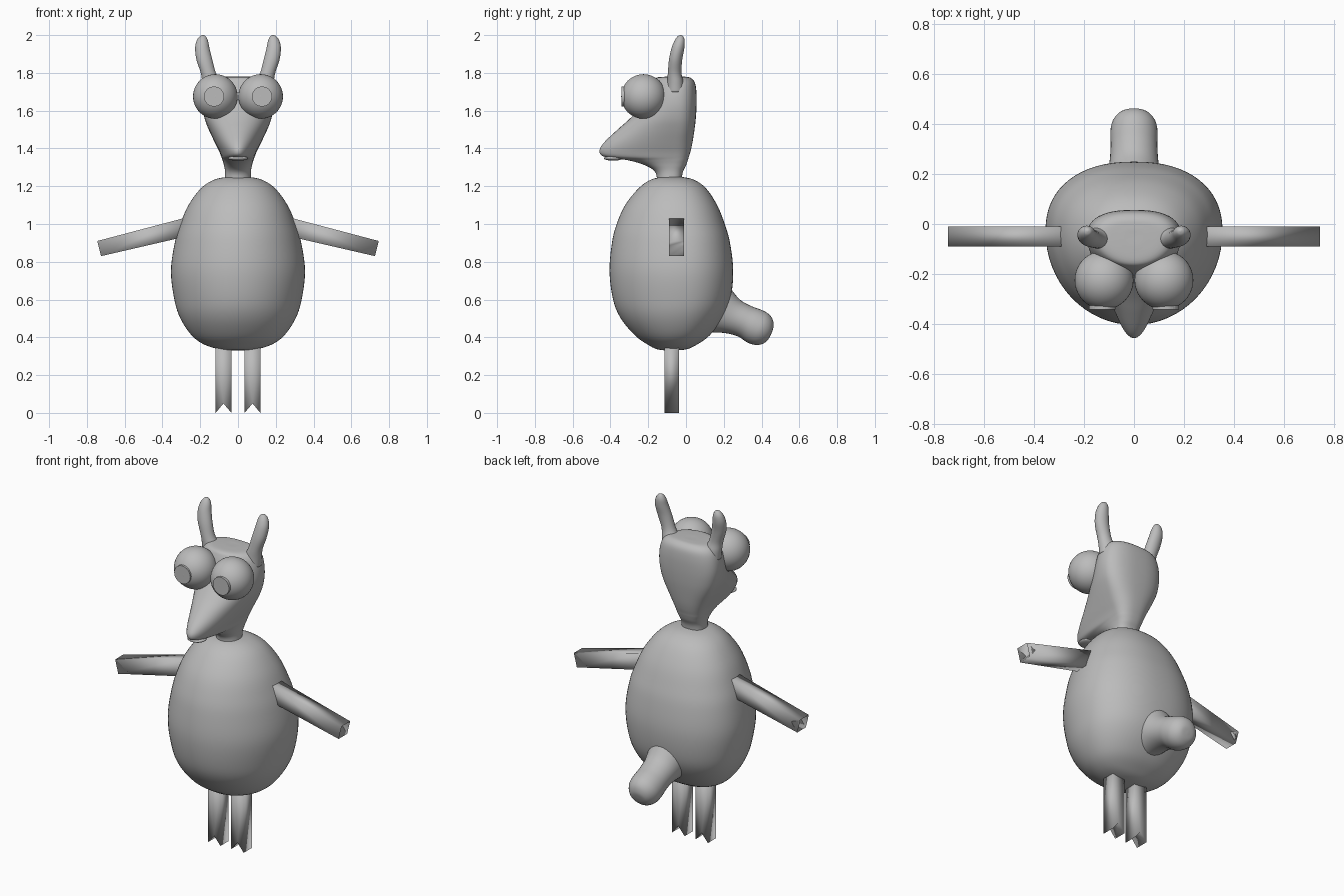
import bpy, bmesh, math
from mathutils import Vector, Matrix

grey = bpy.data.materials.new("clay grey")
grey.diffuse_color = (0.5, 0.5, 0.5, 1)


def finish(name, bm, smooth=True):
    bmesh.ops.recalc_face_normals(bm, faces=bm.faces)
    for f in bm.faces:
        f.smooth = smooth
    me = bpy.data.meshes.new(name)
    bm.to_mesh(me)
    bm.free()
    me.materials.append(grey)
    ob = bpy.data.objects.new(name, me)
    bpy.context.collection.objects.link(ob)
    return ob


def spline(rows, steps=5):
    # Catmull-Rom interpolation of every ring parameter
    out = []
    for i in range(len(rows) - 1):
        p0, p1 = rows[max(i - 1, 0)], rows[i]
        p2, p3 = rows[i + 1], rows[min(i + 2, len(rows) - 1)]
        for s in range(steps):
            t = s / steps
            out.append([0.5 * (2 * b + (c - a) * t + (2 * a - 5 * b + 4 * c - d) * t * t
                               + (3 * b - a - 3 * c + d) * t ** 3)
                        for a, b, c, d in zip(p0, p1, p2, p3)])
    return out + [list(rows[-1])]


def loft(name, rows, point, n=48):
    bm = bmesh.new()
    rings = [[bm.verts.new(point(r, 2 * math.pi * k / n)) for k in range(n)]
             for r in spline(rows)]
    for a, b in zip(rings, rings[1:]):
        for k in range(n):
            j = (k + 1) % n
            bm.faces.new((a[k], a[j], b[j], b[k]))
    bm.faces.new(rings[0])
    bm.faces.new(rings[-1])
    return finish(name, bm)


def egg(back_power):
    # horizontal ring: z, half width, front y, widest y, back y
    def point(r, t):
        z, w, f, c, b = r
        s, k = math.sin(t), math.cos(t)
        if s > 0:
            x = math.copysign(abs(k) ** back_power, k) * w
            return (x, c + (b - c) * s ** back_power, z)
        return (k * w, c + (c - f) * s, z)
    return point


# Body
loft("body", [
    (0.33, 0.01, -0.09, -0.08, -0.07), (0.336, 0.09, -0.15, -0.07, 0.0),
    (0.36, 0.175, -0.20, -0.06, 0.055), (0.41, 0.245, -0.27, -0.05, 0.125),
    (0.5, 0.305, -0.345, -0.04, 0.195), (0.6, 0.337, -0.386, -0.03, 0.235),
    (0.75, 0.355, -0.405, -0.03, 0.25), (0.9, 0.335, -0.392, -0.03, 0.233),
    (1.0, 0.305, -0.367, -0.04, 0.205), (1.1, 0.262, -0.322, -0.05, 0.165),
    (1.19, 0.195, -0.25, -0.06, 0.105), (1.235, 0.125, -0.185, -0.07, 0.04),
    (1.25, 0.05, -0.12, -0.08, -0.03), (1.25, 0.01, -0.09, -0.08, -0.07)], egg(0.88), 64)

# Head with neck and snout
loft("head", [
    (1.2, 0.072, -0.155, -0.09, -0.025), (1.27, 0.068, -0.16, -0.08, -0.018),
    (1.31, 0.074, -0.215, -0.07, 0.0), (1.338, 0.082, -0.31, -0.06, 0.01),
    (1.355, 0.088, -0.43, -0.06, 0.015), (1.385, 0.1, -0.458, -0.06, 0.024),
    (1.43, 0.122, -0.435, -0.06, 0.034), (1.5, 0.155, -0.362, -0.05, 0.045),
    (1.56, 0.177, -0.295, -0.05, 0.052), (1.63, 0.188, -0.23, -0.05, 0.056),
    (1.7, 0.183, -0.195, -0.05, 0.055), (1.75, 0.165, -0.175, -0.05, 0.046),
    (1.775, 0.13, -0.155, -0.05, 0.022), (1.78, 0.06, -0.1, -0.05, -0.01),
    (1.78, 0.01, -0.06, -0.05, -0.04)], egg(0.8))

# Lip under the snout
bm = bmesh.new()
bmesh.ops.create_uvsphere(bm, u_segments=24, v_segments=12, radius=1)
bmesh.ops.transform(bm, verts=bm.verts,
                    matrix=Matrix.Translation((0, -0.385, 1.348)) @ Matrix.Diagonal((0.054, 0.05, 0.013, 1)))
finish("lip", bm)

# Tail: y, z, thickness, half width, tilted rings in the middle plane
loft("tail", [
    (0.12, 0.57, 0.17, 0.13), (0.19, 0.54, 0.125, 0.11), (0.25, 0.51, 0.096, 0.098),
    (0.31, 0.485, 0.088, 0.094), (0.36, 0.46, 0.094, 0.095), (0.40, 0.443, 0.09, 0.09),
    (0.43, 0.43, 0.072, 0.072), (0.448, 0.422, 0.04, 0.045), (0.452, 0.42, 0.006, 0.006)],
    lambda r, t: (r[3] * math.cos(t), r[0] + 0.39 * r[2] * math.sin(t), r[1] + 0.92 * r[2] * math.sin(t)), 32)


def prong(name, outline, y0, y1):
    # limb: flat outline with a notched end, extruded along y
    bm = bmesh.new()
    a = [bm.verts.new((x, y0, z)) for x, z in outline]
    b = [bm.verts.new((x, y1, z)) for x, z in outline]
    n = len(outline)
    bm.faces.new(a)
    bm.faces.new(b)
    for i in range(n):
        j = (i + 1) % n
        bm.faces.new((a[i], a[j], b[j], b[i]))
    bmesh.ops.triangulate(bm, faces=[f for f in bm.faces if len(f.verts) > 4])
    return finish(name, bm)


for side, s in (("left", 1), ("right", -1)):
    # Eye
    bm = bmesh.new()
    bmesh.ops.create_uvsphere(bm, u_segments=40, v_segments=24, radius=0.118)
    bmesh.ops.translate(bm, verts=bm.verts, vec=(s * 0.12, -0.225, 1.675))
    finish(side + "_eye", bm)

    # Pupil disc
    bm = bmesh.new()
    bmesh.ops.create_cone(bm, cap_ends=True, segments=32, radius1=0.053, radius2=0.053, depth=0.035)
    bmesh.ops.transform(bm, verts=bm.verts, matrix=Matrix.Translation((s * 0.127, -0.325, 1.675))
                        @ Matrix.Rotation(math.pi / 2, 4, 'X'))
    finish(side + "_pupil", bm, False)

    # Ear: x, y, z, half width, half depth
    loft(side + "_ear", [
        (0.125, -0.055, 1.70, 0.06, 0.05), (0.14, -0.056, 1.75, 0.05, 0.043),
        (0.157, -0.06, 1.80, 0.04, 0.036), (0.178, -0.055, 1.87, 0.042, 0.035),
        (0.189, -0.043, 1.93, 0.038, 0.034), (0.189, -0.034, 1.97, 0.03, 0.027),
        (0.187, -0.03, 1.993, 0.016, 0.015), (0.186, -0.028, 2.0, 0.003, 0.003)],
        lambda r, t, s=s: (s * r[0] + r[3] * math.cos(t), r[1] + r[4] * math.sin(t), r[2]), 24)

    # Arm and leg
    prong(side + "_arm", [(s * x, z) for x, z in
          ((0.29, 1.03), (0.27, 0.935), (0.725, 0.83), (0.685, 0.885), (0.745, 0.91))], -0.09, -0.01)
    prong(side + "_leg", [(s * x, z) for x, z in
          ((0.035, 0.38), (0.035, 0.0), (0.077, 0.05), (0.118, 0.0), (0.118, 0.38))], -0.115, -0.037)
